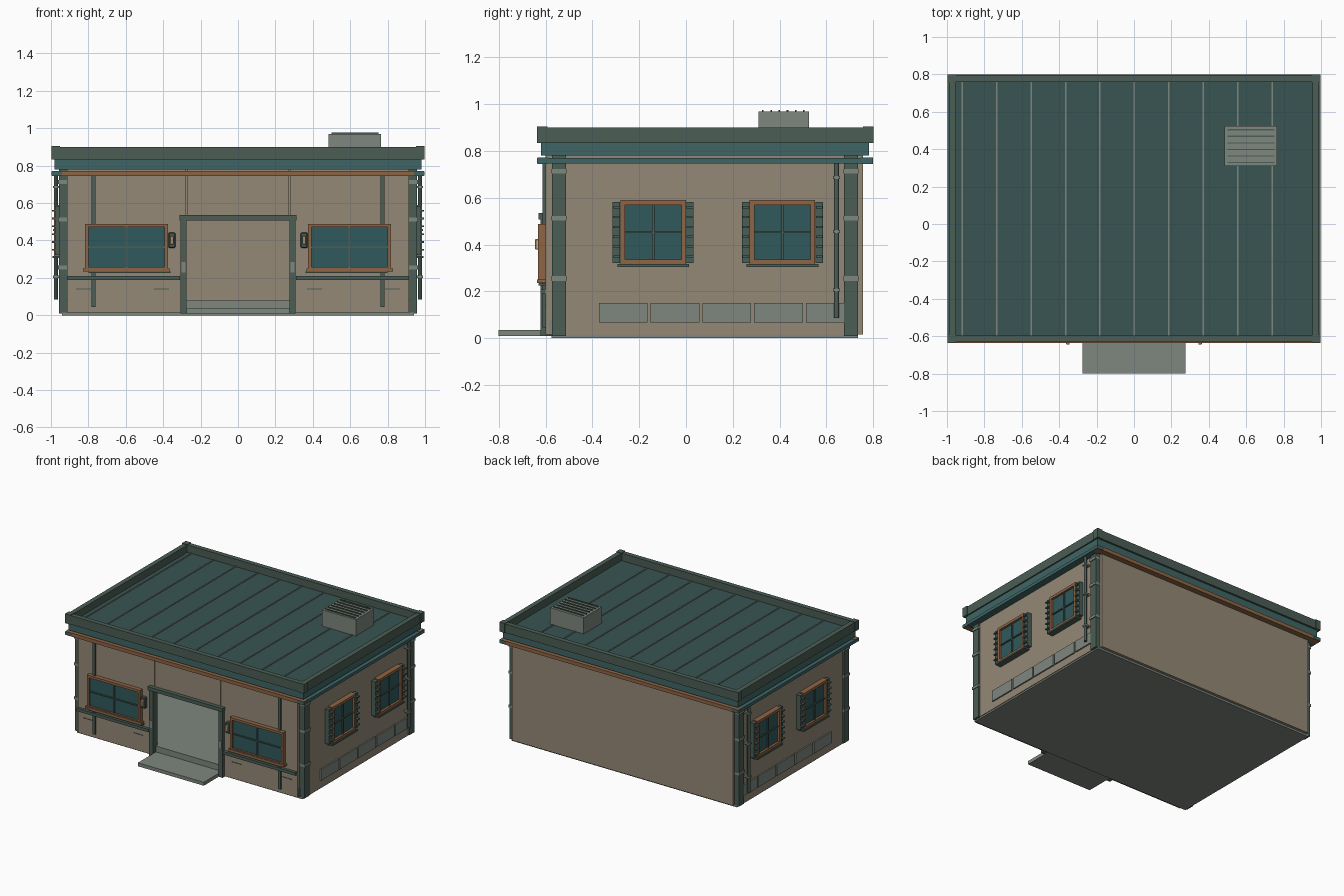
import bpy, bmesh
from mathutils import Vector

if "Cube" in bpy.data.objects:
    bpy.data.objects.remove(bpy.data.objects["Cube"])

COLORS = {
    "tan": (0.30, 0.25, 0.18), "roof": (0.04, 0.09, 0.085), "teal": (0.05, 0.13, 0.13),
    "trim": (0.07, 0.11, 0.09), "wood": (0.27, 0.13, 0.06), "glass": (0.03, 0.10, 0.11),
    "metal": (0.21, 0.24, 0.21), "lamp": (0.60, 0.45, 0.25),
}
MATS = {}
for key, c in COLORS.items():
    MATS[key] = bpy.data.materials.new(key)
    MATS[key].diffuse_color = (*c, 1)


def boxes(name, color, items, mirror=False, bevel=0.0):
    """One object from (x0,x1,y0,y1,z0,z1) boxes, optionally mirrored in x."""
    bm = bmesh.new()
    for b in items:
        lo, hi = Vector(b[0::2]), Vector(b[1::2])
        for v in bmesh.ops.create_cube(bm, size=1)["verts"]:
            v.co = (lo + hi) / 2 + v.co * (hi - lo)
    me = bpy.data.meshes.new(name)
    bm.to_mesh(me)
    bm.free()
    me.materials.append(MATS[color])
    ob = bpy.data.objects.new(name, me)
    bpy.context.collection.objects.link(ob)
    if bevel:
        m = ob.modifiers.new("bevel", "BEVEL")
        m.width, m.segments = bevel, 1
    if mirror:
        m = ob.modifiers.new("mirror", "MIRROR")
        m.use_mirror_merge = False
    return ob


def ring(x, y0, y1, z0, z1, t):
    """Four boxes forming a rectangular ring seen from the top."""
    return [(-x, x, y0, y0 + t, z0, z1), (-x, x, y1 - t, y1, z0, z1),
            (-x, -x + t, y0 + t, y1 - t, z0, z1), (x - t, x, y0 + t, y1 - t, z0, z1)]


def frame(a0, a1, z0, z1, t):
    """Four upright frame rectangles as (a0,a1,z0,z1)."""
    return [(a0, a1, z0, z0 + t), (a0, a1, z1 - t, z1),
            (a0, a0 + t, z0 + t, z1 - t), (a1 - t, a1, z0 + t, z1 - t)]


# Floor, hollow walls, doorway
boxes("foundation", "metal", [(-0.94, 0.94, -0.575, 0.735, 0, 0.015)])
boxes("floor", "metal", [(-0.92, 0.92, -0.585, 0.73, 0.015, 0.08)])
boxes("back_wall", "tan", [(-0.92, 0.92, 0.725, 0.756, 0.015, 0.79)])
boxes("side_wall", "tan", [(0.915, 0.945, -0.57, 0.73, 0.012, 0.79)], True)
boxes("front_wall", "tan", [(0.277, 0.915, -0.60, -0.57, 0.015, 0.79)], True)
boxes("wall_above_door", "tan", [(-0.273, 0.273, -0.60, -0.57, 0.51, 0.79)])
boxes("door_posts", "trim", [(0.275, 0.307, -0.622, -0.565, 0.01, 0.51)], True)
boxes("door_lintel", "trim", [(-0.312, 0.312, -0.63, -0.565, 0.508, 0.535)])
boxes("door_post_plates", "metal", [(0.28, 0.302, -0.627, -0.62, 0.23, 0.285)], True)
boxes("entrance_step", "metal", [(-0.275, 0.275, -0.80, -0.585, 0.01, 0.036)])

# Corner posts with light bands
posts, bands = [], []
for y0 in (-0.573, 0.675):
    posts.append((0.913, 0.957, y0, y0 + 0.06, 0.01, 0.78))
    for z in (0.255, 0.512, 0.713):
        bands.append((0.911, 0.963, y0 - 0.002, y0 + 0.062, z - 0.01, z + 0.01))
boxes("corner_posts", "trim", posts, True)
boxes("corner_post_bands", "metal", bands, True)

# Roof: eave trim, fascia, deck, parapet
x, y0, y1 = 0.995, -0.635, 0.798
boxes("eave_trim_front_back", "wood", [(-x, x, y0, -0.59, 0.745, 0.772),
                                       (-x, x, 0.745, y1, 0.745, 0.772)])
boxes("eave_trim_side", "teal", [(0.94, x + 0.002, y0 - 0.001, y1 + 0.001, 0.747, 0.77)], True)
boxes("fascia", "teal", [(-0.98, 0.98, -0.62, 0.782, 0.78, 0.836)])
boxes("roof_deck", "roof", [(-0.965, 0.965, -0.60, 0.765, 0.83, 0.845)])
boxes("parapet", "trim", ring(0.99, -0.632, 0.796, 0.834, 0.9, 0.036))
boxes("parapet_corners", "trim", [(0.952, 0.996, y - 0.022, y + 0.022, 0.833, 0.904)
                                  for y in (-0.614, 0.778)], True)
boxes("roof_seams", "metal", [(-0.922 + 0.184 * i, -0.914 + 0.184 * i, -0.596, 0.76, 0.843, 0.85)
                              for i in range(10)])

# Roof vent with slats
boxes("roof_vent", "metal", [(0.485, 0.765, 0.31, 0.525, 0.84, 0.968)])
boxes("roof_vent_slats", "trim", [(0.5, 0.75, 0.325 + 0.035 * i, 0.332 + 0.035 * i, 0.96, 0.976)
                                  for i in range(6)])

# Front windows, shelves, strips and lamps
fx0, fx1, fz0, fz1 = 0.375, 0.818, 0.24, 0.489
boxes("front_window_frame", "wood", [(a, b, -0.632, -0.598, c, d)
                                     for a, b, c, d in frame(fx0, fx1, fz0, fz1, 0.018)], True)
boxes("front_window_glass", "glass", [(0.39, 0.80, -0.618, -0.598, 0.255, 0.475)], True)
boxes("front_window_bars", "trim", [(0.592, 0.601, -0.626, -0.61, 0.255, 0.475),
                                    (0.39, 0.80, -0.626, -0.61, 0.361, 0.369)], True)
boxes("front_window_sill", "wood", [(0.365, 0.83, -0.636, -0.598, 0.235, 0.25)], True)
boxes("front_sill_lip", "trim", [(0.36, 0.80, -0.63, -0.598, 0.226, 0.234)], True)
boxes("front_ledge", "trim", [(0.31, 0.915, -0.622, -0.598, 0.188, 0.21)], True)
boxes("front_strip", "trim", [(0.762, 0.783, -0.613, -0.598, 0.045, 0.765)], True)
boxes("front_grooves", "trim", [(a, a + 0.08, -0.603, -0.598, 0.137, 0.142)
                                for a in (0.37, 0.785)], True)
boxes("wall_lamp_back", "trim", [(0.335, 0.372, -0.63, -0.598, 0.36, 0.442)], True, 0.005)
boxes("wall_lamp_glow", "lamp", [(0.344, 0.363, -0.645, -0.625, 0.378, 0.424)], True, 0.004)

# Side windows with louvred shutters
wood, glass, bars, sills, shutters, louvres = [], [], [], [], [], []
for c in (-0.14, 0.412):
    wood += [(0.94, 0.985, a, b, p, q)
             for a, b, p, q in frame(c - 0.14, c + 0.14, 0.316, 0.59, 0.02)]
    glass.append((0.94, 0.968, c - 0.122, c + 0.122, 0.334, 0.572))
    bars += [(0.96, 0.977, c - 0.005, c + 0.005, 0.334, 0.572),
             (0.96, 0.977, c - 0.122, c + 0.122, 0.449, 0.457)]
    sills.append((0.94, 0.992, c - 0.153, c + 0.153, 0.305, 0.317))
    for s in (-1, 1):
        m = c + s * 0.157
        shutters.append((0.94, 0.978, m - 0.016, m + 0.016, 0.322, 0.583))
        louvres += [(0.97, 0.995, m - 0.014, m + 0.014, 0.345 + 0.042 * i, 0.354 + 0.042 * i)
                    for i in range(6)]
boxes("side_window_frame", "wood", wood, True)
boxes("side_window_glass", "glass", glass, True)
boxes("side_window_bars", "trim", bars, True)
boxes("side_window_sill", "trim", sills, True)
boxes("shutters", "trim", shutters, True)
boxes("shutter_louvres", "teal", louvres, True)

# Side base panels
boxes("side_base_panels", "metal", [(0.94, 0.955, -0.372 + 0.221 * i, -0.164 + 0.221 * i, 0.067, 0.15)
                                    for i in range(5)], True)

# Round downspouts with brackets
for s, side in ((-1, "left"), (1, "right")):
    bpy.ops.mesh.primitive_cylinder_add(vertices=12, radius=0.011, depth=0.665,
                                        location=(s * 0.974, 0.643, 0.418))
    pipe = bpy.context.object
    pipe.name = "downspout_" + side
    pipe.data.materials.append(MATS["trim"])
    bpy.ops.object.shade_smooth_by_angle()
boxes("downspout_brackets", "metal", [(0.94, 0.988, 0.628, 0.658, z, z + 0.012)
                                      for z in (0.2, 0.45, 0.68)], True)

for m in bpy.data.materials:
    if m.users and not m.is_grease_pencil:
        m.use_nodes = True
        m.node_tree.nodes["Principled BSDF"].inputs["Base Color"].default_value = m.diffuse_color
